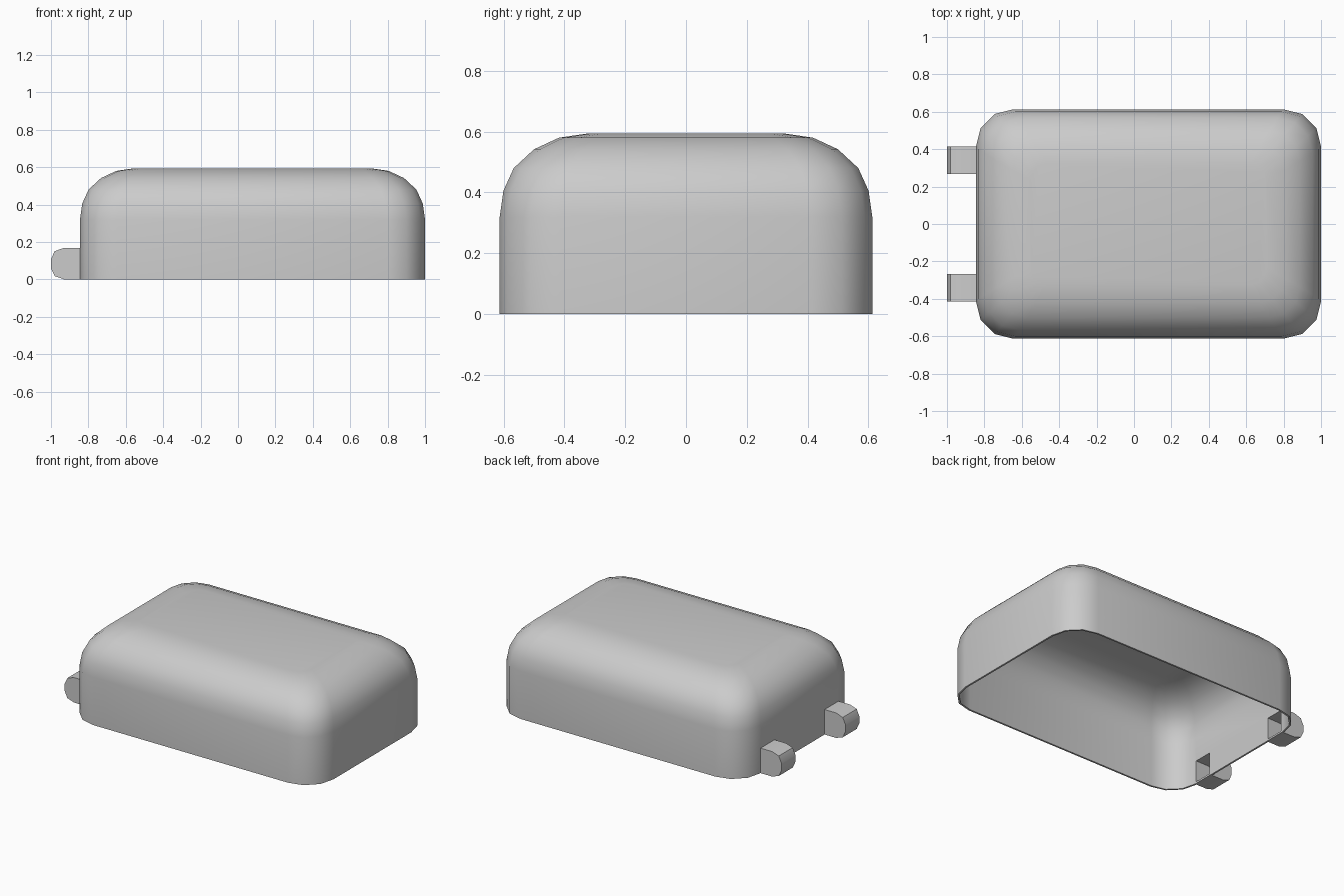
import bpy, bmesh

if "Cube" in bpy.data.objects:
    bpy.data.objects.remove(bpy.data.objects["Cube"])

X0, X1, Y = -0.845, 1.0, 0.613
THICK = 0.012
# rounded corner as fractions of the corner size
CORNER = [(1, 0), (0.5, 0.125), (0.125, 0.5), (0, 1)]


def make_object(name, bm):
    bmesh.ops.recalc_face_normals(bm, faces=bm.faces)
    mesh = bpy.data.meshes.new(name)
    bm.to_mesh(mesh)
    bm.free()
    ob = bpy.data.objects.new(name, mesh)
    bpy.context.collection.objects.link(ob)
    return ob


def finish(ob):
    # apply modifiers, then smooth while keeping sharp edges
    bpy.ops.object.select_all(action='DESELECT')
    ob.select_set(True)
    bpy.context.view_layer.objects.active = ob
    bpy.ops.object.convert(target='MESH')
    bpy.ops.object.shade_smooth_by_angle(angle=0.7)


def ring(bm, z, inset, r):
    a, b, c = X0 + inset, X1 - inset, Y - inset
    pts = [(b - u * r, c - v * r) for u, v in reversed(CORNER)]
    pts += [(a + u * r, c - v * r) for u, v in CORNER][::1]
    pts += [(a + u * r, -c + v * r) for u, v in reversed(CORNER)]
    pts += [(b - u * r, -c + v * r) for u, v in CORNER]
    return [bm.verts.new((x, y, z)) for x, y in pts]


def solidify(ob):
    m = ob.modifiers.new("thickness", 'SOLIDIFY')
    m.thickness = THICK
    m.offset = -1


# shell: stacked rounded rectangles, open underneath
LEVELS = [(0, 0, 0.2), (0.32, 0, 0.2), (0.405, 0.012, 0.2), (0.48, 0.046, 0.19),
          (0.542, 0.113, 0.165), (0.58, 0.195, 0.13), (0.594, 0.29, 0.09)]
bm = bmesh.new()
rings = [ring(bm, *lv) for lv in LEVELS]
for lo, hi in zip(rings, rings[1:]):
    for i in range(len(lo)):
        j = (i + 1) % len(lo)
        bm.faces.new((lo[i], lo[j], hi[j], hi[i]))
bm.faces.new(rings[-1])
bmesh.ops.recalc_face_normals(bm, faces=bm.faces)
if rings[-1][0].link_faces[-1].normal.z < 0:
    bmesh.ops.reverse_faces(bm, faces=bm.faces)
shell = make_object("shell", bm)
solidify(shell)

# openings in the end wall leading into the hollow lugs
cutters = []
for s in (-1, 1):
    bpy.ops.mesh.primitive_cube_add(size=1, location=(-0.845, s * 0.34, 0.085))
    cut = bpy.context.object
    cut.name = "lug_opening_cutter"
    cut.scale = (0.08, 0.126, 0.146)
    cut.hide_render = True
    cutters.append(cut)
    m = shell.modifiers.new("opening", 'BOOLEAN')
    m.object = cut
    m.operation = 'DIFFERENCE'
    m.solver = 'EXACT'
finish(shell)
for cut in cutters:
    bpy.data.objects.remove(cut)

# hollow hinge lugs with rounded ends, open towards the shell
PROFILE = [(-0.838, 0), (-0.93, 0), (-0.98, 0.017), (-1, 0.06),
           (-1, 0.108), (-0.98, 0.151), (-0.93, 0.168), (-0.838, 0.168)]
for s, name in ((-1, "front_lug"), (1, "back_lug")):
    bm = bmesh.new()
    near = [bm.verts.new((x, s * 0.34 - 0.074, z)) for x, z in PROFILE]
    far = [bm.verts.new((x, s * 0.34 + 0.074, z)) for x, z in PROFILE]
    for i in range(len(PROFILE) - 1):
        bm.faces.new((near[i], near[i + 1], far[i + 1], far[i]))
    bm.faces.new(near)
    bm.faces.new(far)
    lug = make_object(name, bm)
    solidify(lug)
    finish(lug)
